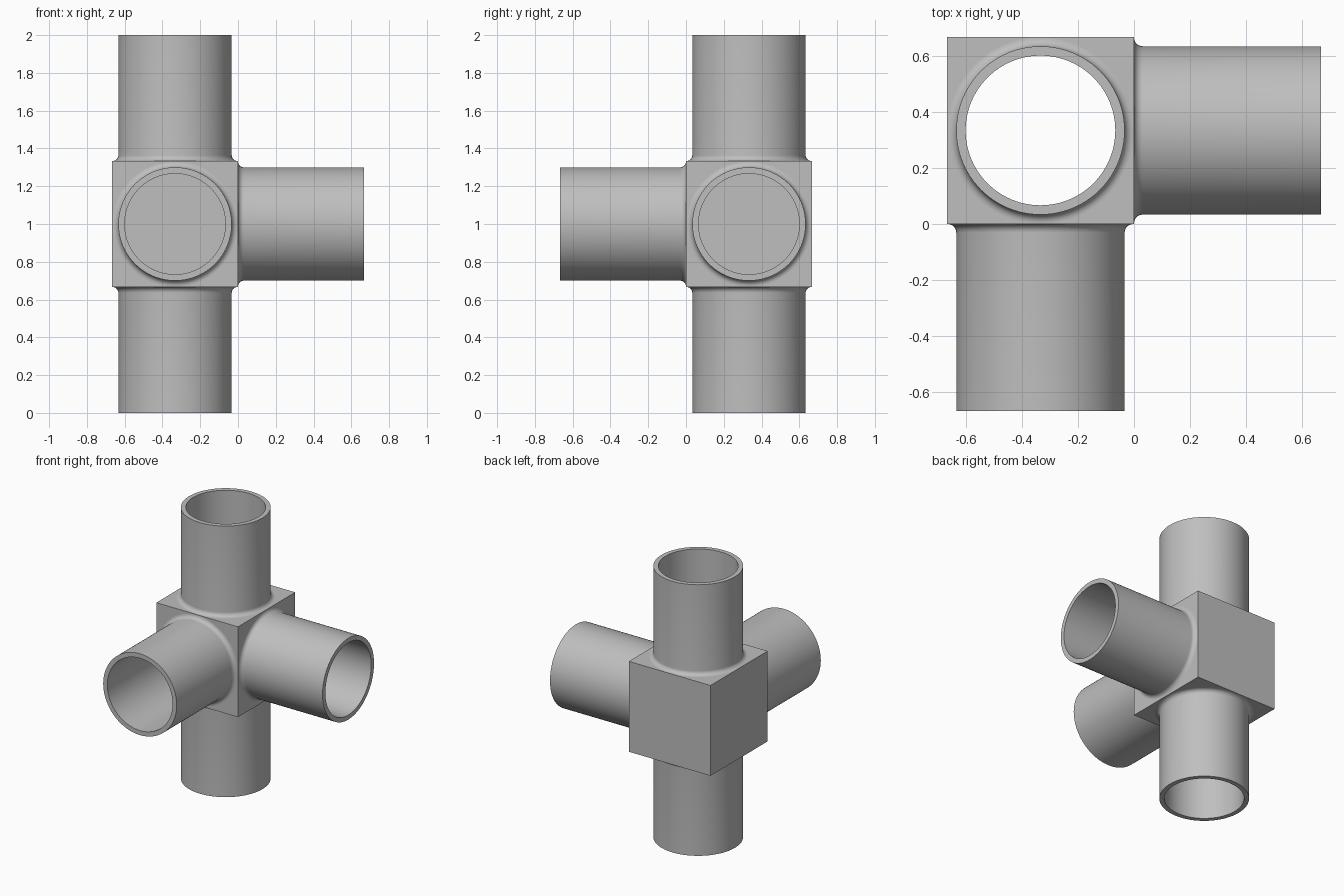
import bpy, bmesh, math
from mathutils import Vector

if "Cube" in bpy.data.objects:
    bpy.data.objects.remove(bpy.data.objects["Cube"], do_unlink=True)

CENTRE = Vector((-1 / 3, 1 / 3, 1))
HALF = 1 / 3        # half width of the block
WALL = 1 / 30       # wall thickness
OUTER = 0.3         # tube radius
FILLET = 0.031
REACH = 1.0         # centre to open tube end
SIDES = 96
Z = Vector((0, 0, 1))

grey = bpy.data.materials.new("plain grey")
grey.use_nodes = True
colour = (0.52, 0.52, 0.52, 1)
grey.diffuse_color = colour
grey.node_tree.nodes["Principled BSDF"].inputs["Base Color"].default_value = colour


def ring(bm, rot, radius, height, square=False):
    """Loop of vertices around a local axis, round or square."""
    verts = []
    for k in range(SIDES):
        a = 2 * math.pi * k / SIDES
        c, s = math.cos(a), math.sin(a)
        r = radius / max(abs(c), abs(s)) if square else radius
        verts.append(bm.verts.new(rot @ Vector((r * c, r * s, height))))
    return verts


def bridge(bm, a, b):
    return [bm.faces.new((a[k], a[(k + 1) % SIDES], b[(k + 1) % SIDES], b[k]))
            for k in range(SIDES)]


def finish(bm, name):
    mesh = bpy.data.meshes.new(name)
    bm.to_mesh(mesh)
    bm.free()
    mesh.materials.append(grey)
    obj = bpy.data.objects.new(name, mesh)
    obj.location = CENTRE
    bpy.context.collection.objects.link(obj)
    return obj


def turn(d):
    return Z.rotation_difference(d).to_matrix()


tubes = {
    "top_tube": Vector((0, 0, 1)),
    "bottom_tube": Vector((0, 0, -1)),
    "front_tube": Vector((0, -1, 0)),
    "left_tube": Vector((1, 0, 0)),
}
closed_sides = [Vector((-1, 0, 0)), Vector((0, 1, 0))]

# Hollow block: outer and inner walls, round openings where tubes join
bm = bmesh.new()
for half, hole, sign in ((HALF, OUTER + FILLET, 1), (HALF - WALL, OUTER - WALL, -1)):
    for d in list(tubes.values()) + closed_sides:
        edge = ring(bm, turn(d), half, half, square=True)
        if d in closed_sides:
            faces = [bm.faces.new(edge)]
        else:
            faces = bridge(bm, edge, ring(bm, turn(d), hole, half))
        for f in faces:
            f.normal_update()
            if f.normal.dot(d) * sign < 0:
                f.normal_flip()
bmesh.ops.remove_doubles(bm, verts=bm.verts, dist=0.0002)
finish(bm, "hollow_block")

# Tubes: flared root fillet, outside, rim, then the bore
STEPS = 8
profile = []
for i in range(STEPS + 1):
    a = math.pi / 2 * i / STEPS
    profile.append((OUTER + FILLET * (1 - math.sin(a)),
                    HALF + FILLET * (1 - math.cos(a))))
profile += [(OUTER, REACH), (OUTER - WALL, REACH), (OUTER - WALL, HALF - WALL)]

for name, d in tubes.items():
    bm = bmesh.new()
    loops = [ring(bm, turn(d), r, h) for r, h in profile]
    for a, b in zip(loops, loops[1:]):
        bridge(bm, a, b)
    tube = finish(bm, name)
    tube.data.shade_smooth()
    tube.data.set_sharp_from_angle(angle=math.radians(35))
